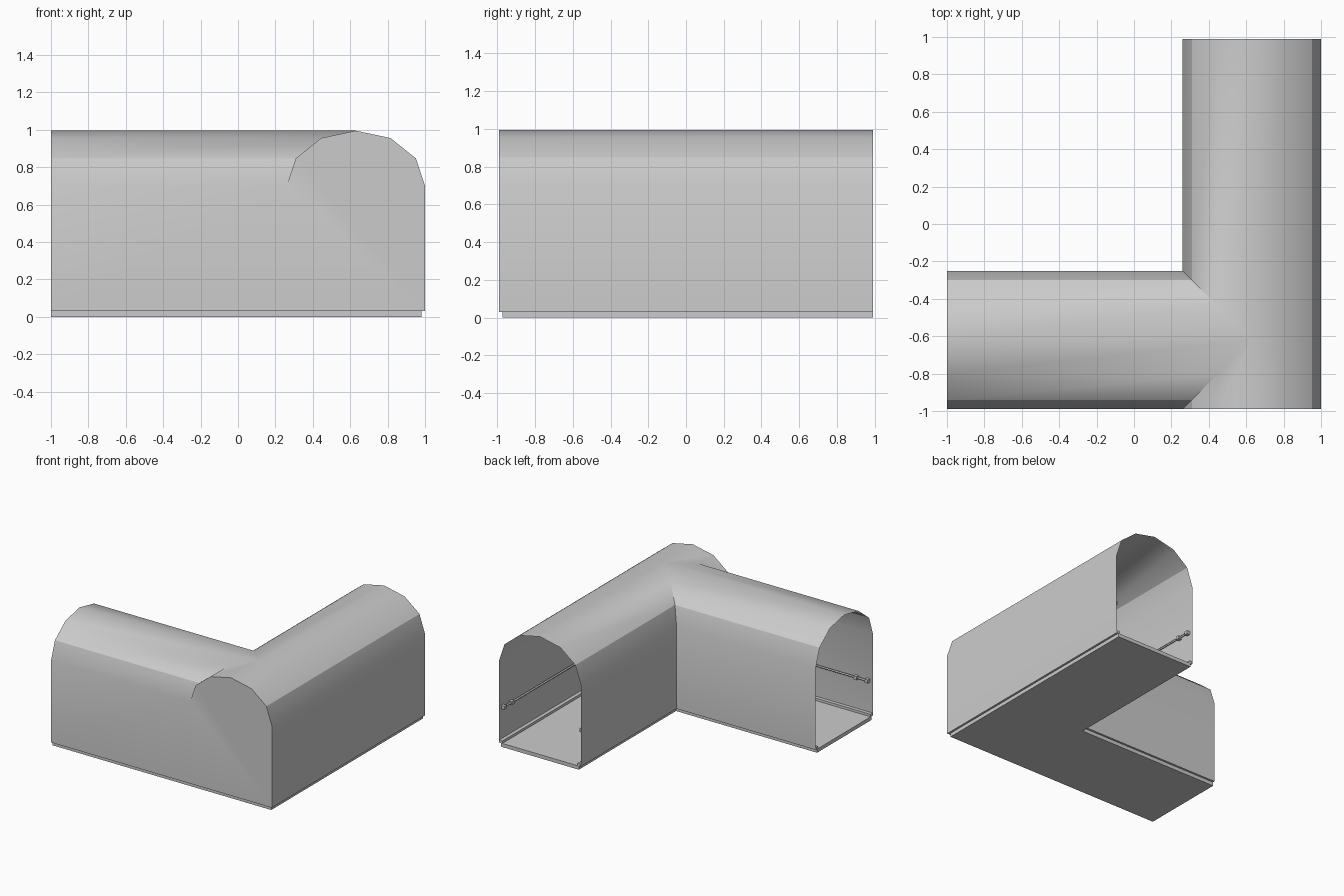
import bpy, bmesh, math
from mathutils import Vector

if "Cube" in bpy.data.objects:
    bpy.data.objects.remove(bpy.data.objects["Cube"])

HALF, SPRING, RISE, BASE = 0.37, 0.70, 0.295, 0.03   # tunnel section
CX, CY, END_X, END_Y = 0.63, -0.62, -1.0, 0.99       # corner centre, open ends


def material(name, value):
    m = bpy.data.materials.new(name)
    m.use_nodes = True
    colour = (value, value, value, 1)
    m.diffuse_color = colour
    m.node_tree.nodes["Principled BSDF"].inputs["Base Color"].default_value = colour
    return m


GREY = material("light grey", 0.6)


def finish(name, bm):
    bmesh.ops.remove_doubles(bm, verts=bm.verts, dist=0.0005)
    bmesh.ops.recalc_face_normals(bm, faces=bm.faces)
    mesh = bpy.data.meshes.new(name)
    bm.to_mesh(mesh)
    bm.free()
    mesh.materials.append(GREY)
    ob = bpy.data.objects.new(name, mesh)
    bpy.context.collection.objects.link(ob)
    return ob


def face(bm, points):
    # Collapsed corners are dropped so mitre tips become triangles
    clean = []
    for p in map(Vector, points):
        if not any((p - q).length < 0.001 for q in clean):
            clean.append(p)
    if len(clean) > 2:
        bm.faces.new([bm.verts.new(p) for p in clean])


def l_path(d):
    # L-shaped run at sideways distance d, positive towards the outer walls
    return [(END_X, CY - d), (CX + d, CY - d), (CX + d, END_Y)]


def l_slab(name, d0, d1, z0, z1):
    bm = bmesh.new()
    ring = l_path(d1) + l_path(d0)[::-1]
    bottom = bm.faces.new([bm.verts.new((x, y, z0)) for x, y in ring])
    top = bmesh.ops.extrude_face_region(bm, geom=[bottom])["geom"]
    bmesh.ops.translate(bm, vec=(0, 0, z1 - z0),
                        verts=[v for v in top if isinstance(v, bmesh.types.BMVert)])
    return finish(name, bm)


# Cross-section: straight walls carrying a six-sided arch
arch = [(-HALF * math.cos(i * math.pi / 6), SPRING + RISE * math.sin(i * math.pi / 6))
        for i in range(7)]
section = [(-HALF, BASE)] + arch + [(HALF, BASE)]

# Tunnel shell: two vaults mitred into each other, with a flat front gable
bm = bmesh.new()
for (u, z), (v, w) in zip(section, section[1:]):
    # side arm, ending on the mitre lines
    face(bm, [(END_X, CY + u, z), (END_X, CY + v, w),
              (CX - abs(v), CY + v, w), (CX - abs(u), CY + u, z)])
    if u + v > 0:
        # outer half of the main vault
        face(bm, [(CX + u, CY - HALF, z), (CX + v, CY - HALF, w),
                  (CX + v, CY, w), (CX + u, CY, z)])
        face(bm, [(CX + u, CY, z), (CX + v, CY, w),
                  (CX + v, END_Y, w), (CX + u, END_Y, z)])
    else:
        # inner half, split by the opening into the arm
        face(bm, [(CX + u, CY - u, z), (CX + v, CY - v, w),
                  (CX + v, END_Y, w), (CX + u, END_Y, z)])
        if z > BASE:
            face(bm, [(CX + u, CY - HALF, z), (CX + v, CY - HALF, w),
                      (CX + v, CY + v, w), (CX + u, CY + u, z)])
face(bm, [(CX + u, CY - HALF, z) for u, z in section])
shell = finish("tunnel_shell", bm)
bpy.ops.object.select_all(action="DESELECT")
shell.select_set(True)
bpy.context.view_layer.objects.active = shell
bpy.ops.object.shade_smooth_by_angle(angle=math.radians(32))

# Floor slab, set in slightly from the walls
l_slab("floor_slab", -HALF + 0.018, HALF - 0.018, 0, BASE)

# Low curbs and wall pipes on both sides
for side, s in (("outer", 1), ("inner", -1)):
    d0, d1 = sorted((s * (HALF - 0.03), s * (HALF - 0.001)))
    l_slab(side + "_curb", d0, d1, BASE, BASE + 0.02)

    d, height = s * (HALF - 0.016), 0.31
    path = l_path(d)
    path[0] = (END_X + 0.03, path[0][1])
    path[2] = (path[2][0], END_Y - 0.03)
    curve = bpy.data.curves.new(side + "_pipe", "CURVE")
    curve.dimensions = "3D"
    curve.bevel_depth, curve.bevel_resolution = 0.008, 1
    curve.use_fill_caps = True
    spline = curve.splines.new("POLY")
    spline.points.add(2)
    for point, (x, y) in zip(spline.points, path):
        point.co = (x, y, height, 1)
    curve.materials.append(GREY)
    bpy.context.collection.objects.link(bpy.data.objects.new(side + "_pipe", curve))

    # Pipe brackets, two near each open end
    bm = bmesh.new()
    for inset in (0.04, 0.14):
        for x, y in ((END_X + inset, CY - d), (CX + d, END_Y - inset)):
            made = bmesh.ops.create_cube(bm, size=0.028)["verts"]
            bmesh.ops.translate(bm, verts=made, vec=(x, y, height))
    finish(side + "_pipe_brackets", bm)
